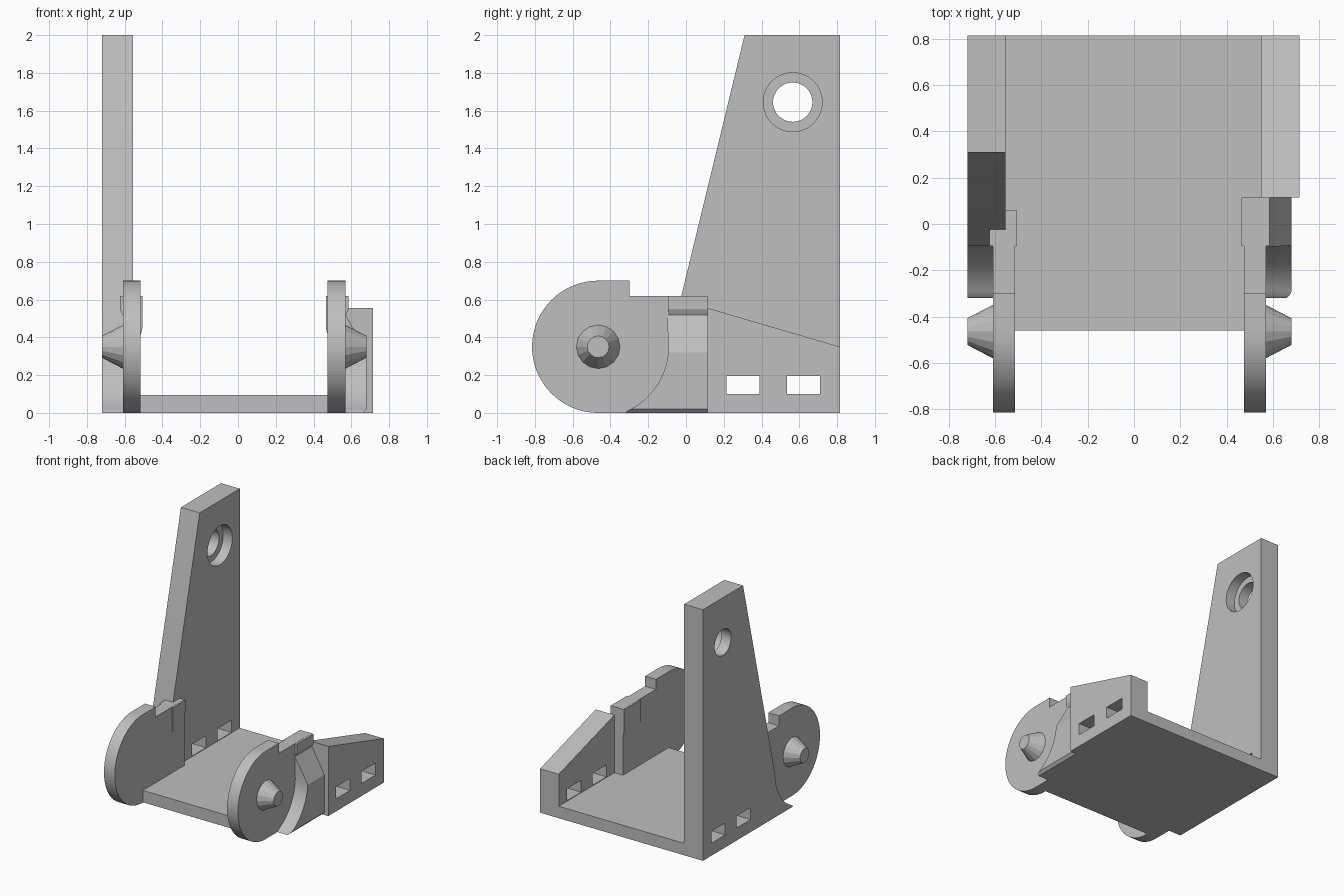
import bpy, bmesh, math
from mathutils import Vector

if "Cube" in bpy.data.objects:
    bpy.data.objects.remove(bpy.data.objects["Cube"], do_unlink=True)

grey = bpy.data.materials.new("light grey")
grey.use_nodes = True
grey.diffuse_color = (0.52, 0.52, 0.52, 1)
grey.node_tree.nodes["Principled BSDF"].inputs["Base Color"].default_value = grey.diffuse_color

PIVOT = (-0.465, 0.35)      # y, z of the hinge axis
MID = -0.02                 # x about which the two hinges mirror


def finish(name, bm):
    bmesh.ops.recalc_face_normals(bm, faces=bm.faces)
    mesh = bpy.data.meshes.new(name)
    bm.to_mesh(mesh)
    bm.free()
    mesh.materials.append(grey)
    ob = bpy.data.objects.new(name, mesh)
    bpy.context.collection.objects.link(ob)
    return ob


def extrude(name, points, a, b, axis="x", trims=()):
    """Extrude a y-z profile along x, or an x-z profile along y, then trim by planes."""
    bm = bmesh.new()
    place = (lambda p: (a, *p)) if axis == "x" else (lambda p: (p[0], a, p[1]))
    face = bm.faces.new([bm.verts.new(place(p)) for p in points])
    new = bmesh.ops.extrude_face_region(bm, geom=[face])["geom"]
    step = Vector((b - a, 0, 0)) if axis == "x" else Vector((0, b - a, 0))
    bmesh.ops.translate(bm, vec=step, verts=[v for v in new if isinstance(v, bmesh.types.BMVert)])
    for co, no in trims:
        cut = bmesh.ops.bisect_plane(bm, geom=bm.verts[:] + bm.edges[:] + bm.faces[:],
                                     plane_co=co, plane_no=no, clear_outer=True)
        edges = [e for e in cut["geom_cut"] if isinstance(e, bmesh.types.BMEdge)]
        bmesh.ops.edgeloop_fill(bm, edges=edges)
    return finish(name, bm)


def box(name, x, y, z):
    return extrude(name, [(y[0], z[0]), (y[1], z[0]), (y[1], z[1]), (y[0], z[1])], *x)


def arc(radius, start, end, n):
    """Points on a circle around the hinge axis, angles in degrees."""
    turns = [math.radians(start + (end - start) * i / n) for i in range(n + 1)]
    return [(PIVOT[0] + radius * math.cos(t), PIVOT[1] + radius * math.sin(t)) for t in turns]


def cone(name, x0, x1, r0, r1, centre, sides):
    """Cone or cylinder along x."""
    bm = bmesh.new()
    rings = []
    for x, r in ((x0, r0), (x1, r1)):
        rings.append([bm.verts.new((x, centre[0] + r * math.cos(k * math.tau / sides),
                                    centre[1] + r * math.sin(k * math.tau / sides)))
                      for k in range(sides)])
        bm.faces.new(rings[-1])
    for k in range(sides):
        j = (k + 1) % sides
        bm.faces.new((rings[0][k], rings[0][j], rings[1][j], rings[1][k]))
    return finish(name, bm)


def cut(ob, cutters):
    """Subtract the cutters, then discard them."""
    bpy.context.view_layer.objects.active = ob
    for c in cutters:
        c.hide_render = True
        mod = ob.modifiers.new("cut", "BOOLEAN")
        mod.operation = "DIFFERENCE"
        mod.solver = "EXACT"
        mod.object = c
        bpy.ops.object.modifier_apply(modifier=mod.name)
        bpy.data.objects.remove(c, do_unlink=True)


def slots(x):
    return [box("slot_cutter", x, y, (0.1, 0.195)) for y in ((0.215, 0.39), (0.535, 0.71))]


# Floor plate
box("base_plate", (-0.56, 0.56), (-0.46, 0.815), (0, 0.095))

# Tall wall with a curved foot around the hinge, counterbored hole and slots
foot = arc(0.372, -2, -65, 20)
tall = extrude("tall_wall", [(0.815, 0), (0.815, 2), (0.31, 2)] + foot + [(-0.32, 0)],
               -0.72, -0.555)
hole = (0.565, 1.645)
cut(tall, [cone("hole_cutter", -0.8, -0.5, 0.104, 0.104, hole, 48),
           cone("bore_cutter", -0.635, -0.5, 0.156, 0.156, hole, 48)] + slots((-0.8, -0.5)))

# Low wall with sloping top and slots
low = extrude("low_wall", [(0.115, 0), (0.815, 0), (0.815, 0.35), (0.115, 0.555)], 0.55, 0.715)
cut(low, slots((0.5, 0.8)))

# Foot outside the hinge on the low side, bevelled above and below
extrude("low_foot", [(0.115, 0), (0.115, 0.52), (-0.1, 0.52)] + foot + [(-0.32, 0)], 0.56, 0.68,
        trims=[((0.68, 0, 0.32), (0.19, 0, 0.105)), ((0.68, 0, 0.02), (1, 0, -1))])

# Hinge plates, clips and pivots
for side, name, back in ((1, "left", 0.115), (-1, "right", 0.06)):
    def mx(x):
        return x if side > 0 else 2 * MID - x

    plate = arc(0.35, 270, 90, 40) + [(-0.3, 0.7), (-0.3, 0.62), (back, 0.62), (back, 0)]
    extrude(name + "_hinge_plate", plate, mx(0.475), mx(0.57))
    clip = [(0.465, 0.619), (0.585, 0.619), (0.585, 0.55), (0.568, 0.51),
            (0.5, 0.42), (0.476, 0.41), (0.467, 0.44)]
    extrude(name + "_clip", [(mx(x), z) for x, z in clip], -0.095, back - 0.001, axis="y")
    cone(name + "_pivot", mx(0.565), mx(0.68), 0.118, 0.058, PIVOT, 16)

# Smooth shading on the round parts
for ob in bpy.context.collection.objects:
    if ob.type == "MESH" and grey.name in ob.data.materials:
        bpy.ops.object.select_all(action="DESELECT")
        ob.select_set(True)
        bpy.context.view_layer.objects.active = ob
        bpy.ops.object.shade_smooth_by_angle(angle=math.radians(20))
